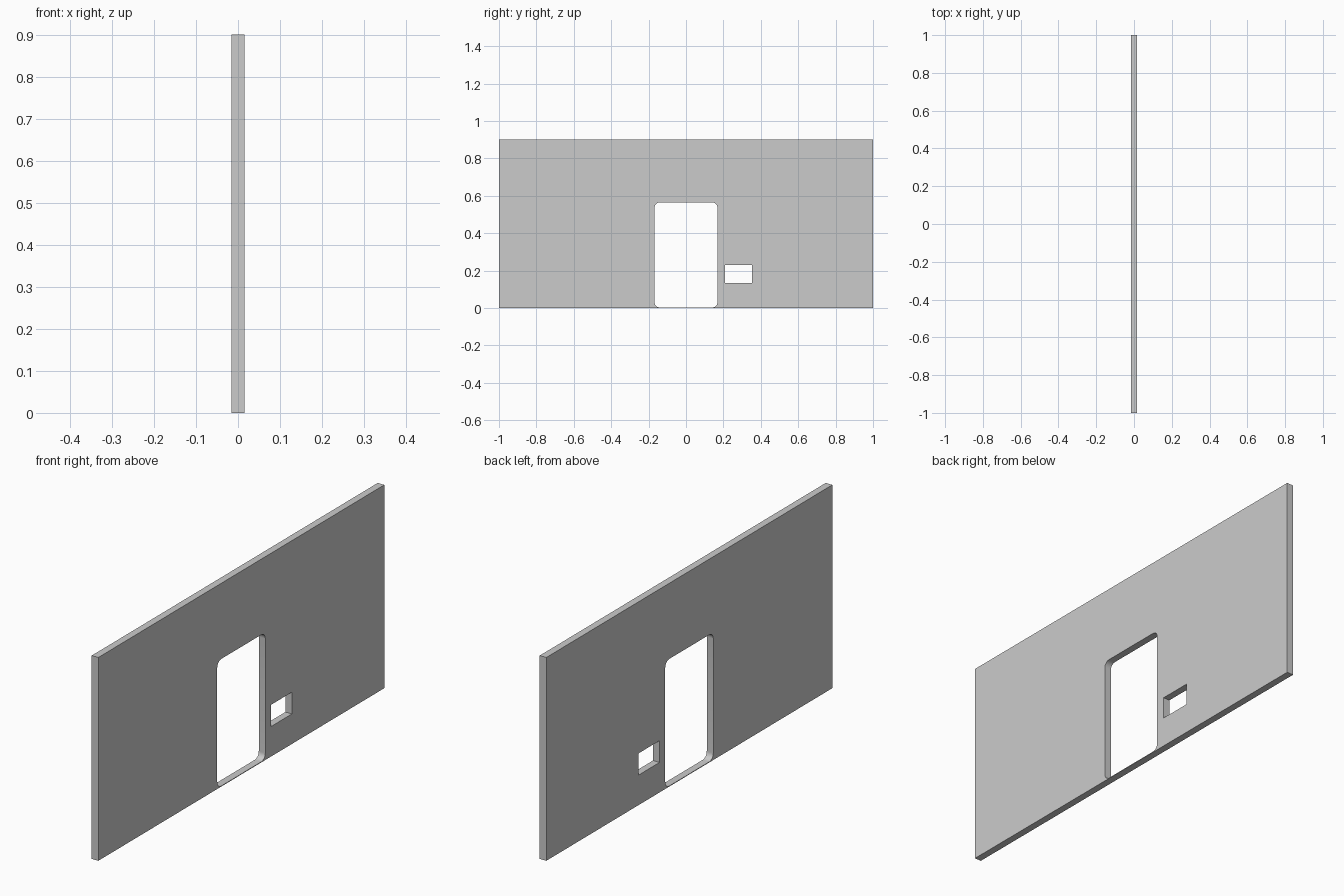
import bpy, bmesh
from math import cos, sin, pi

if "Cube" in bpy.data.objects:
    bpy.data.objects.remove(bpy.data.objects["Cube"])

THICK = 0.032


def rounded_rect(y0, y1, z0, z1, r=0.0, steps=8):
    """Outline of a rectangle, counter-clockwise, with optional round corners."""
    if r == 0:
        return [(y0, z0), (y1, z0), (y1, z1), (y0, z1)]
    centres = [(y1 - r, z1 - r), (y0 + r, z1 - r), (y0 + r, z0 + r), (y1 - r, z0 + r)]
    return [(cy + r * cos((k + i / steps) * pi / 2), cz + r * sin((k + i / steps) * pi / 2))
            for k, (cy, cz) in enumerate(centres) for i in range(steps + 1)]


# Wall outline, doorway (thin sill left at the bottom) and small window
outlines = [
    rounded_rect(-1, 1, 0, 0.9),
    rounded_rect(-0.168, 0.168, 0.003, 0.565, r=0.028),
    rounded_rect(0.208, 0.354, 0.133, 0.229),
]

# Filled profile with holes, extruded to the wall thickness
curve = bpy.data.curves.new("wall_panel", "CURVE")
curve.dimensions = "2D"
curve.fill_mode = "BOTH"
curve.extrude = THICK / 2
for pts in outlines:
    spline = curve.splines.new("POLY")
    spline.points.add(len(pts) - 1)
    for p, (y, z) in zip(spline.points, pts):
        p.co = (y, z, 0, 1)
    spline.use_cyclic_u = True

wall = bpy.data.objects.new("wall_panel", curve)
bpy.context.collection.objects.link(wall)
wall.rotation_euler = (pi / 2, 0, pi / 2)
bpy.context.view_layer.objects.active = wall
wall.select_set(True)
bpy.ops.object.convert(target="MESH")
bpy.ops.object.transform_apply(location=False, rotation=True, scale=False)

# Weld the caps to the sides and tidy the flat faces
wall = bpy.context.object
bm = bmesh.new()
bm.from_mesh(wall.data)
bmesh.ops.remove_doubles(bm, verts=bm.verts, dist=0.0002)
bmesh.ops.recalc_face_normals(bm, faces=bm.faces)
bm.to_mesh(wall.data)
bm.free()
bpy.ops.object.shade_smooth_by_angle(angle=pi / 6)
